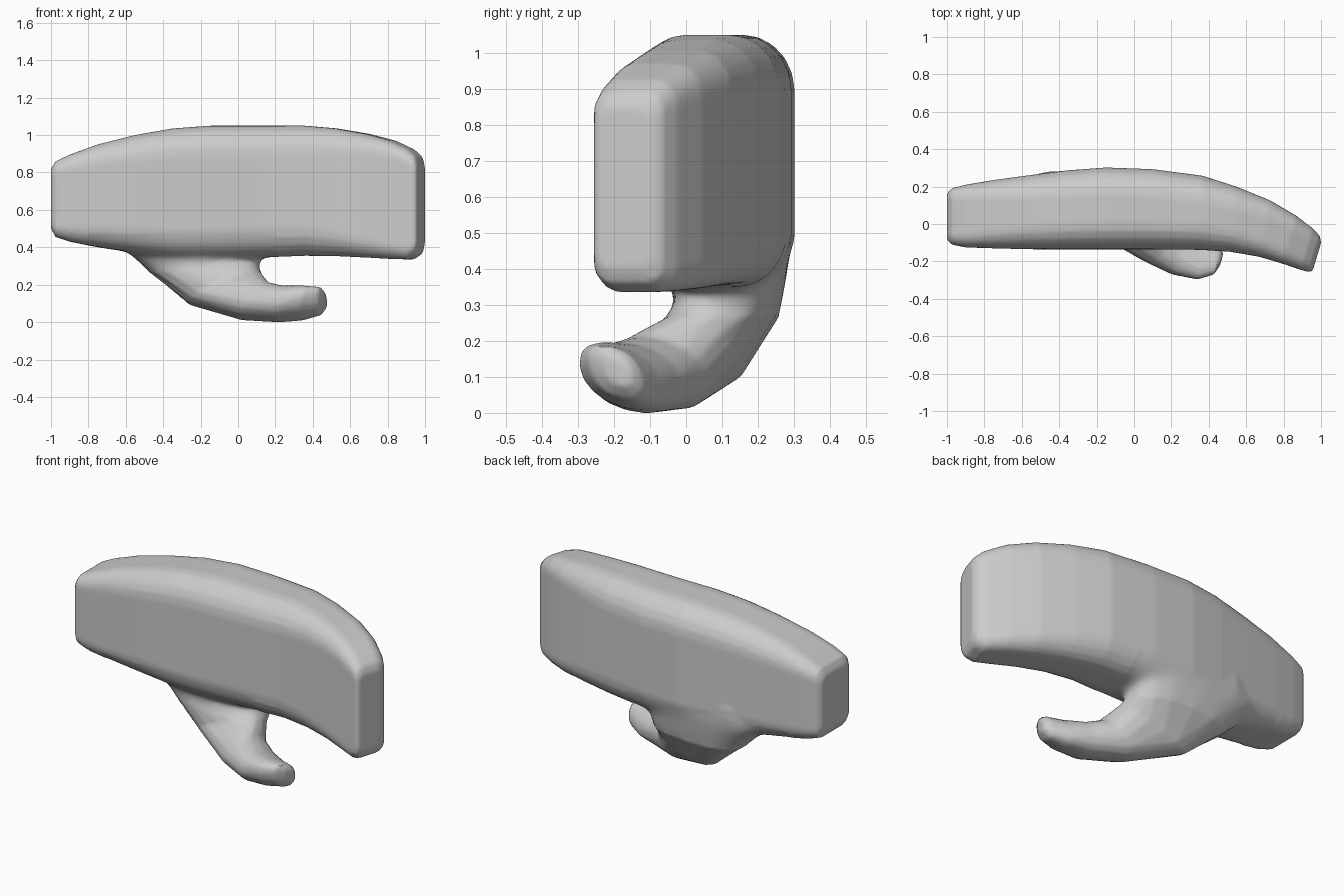
import bpy, bmesh, math
from mathutils import Vector

cube = bpy.data.objects.get("Cube")
if cube:
    bpy.data.objects.remove(cube, do_unlink=True)

grey = bpy.data.materials.new("plain grey")
grey.use_nodes = True
grey.diffuse_color = (0.6, 0.6, 0.6, 1)
grey.node_tree.nodes["Principled BSDF"].inputs["Base Color"].default_value = (0.6, 0.6, 0.6, 1)


def loft(name, rings):
    """Skin a list of equal-length rings and cap both ends."""
    bm = bmesh.new()
    loops = [[bm.verts.new(p) for p in ring] for ring in rings]
    n = len(loops[0])
    for a, b in zip(loops, loops[1:]):
        for i in range(n):
            j = (i + 1) % n
            bm.faces.new((a[i], a[j], b[j], b[i]))
    bm.faces.new(loops[0])
    bm.faces.new(loops[-1])
    bmesh.ops.recalc_face_normals(bm, faces=bm.faces[:])
    mesh = bpy.data.meshes.new(name)
    bm.to_mesh(mesh)
    bm.free()
    mesh.materials.append(grey)
    obj = bpy.data.objects.new(name, mesh)
    bpy.context.collection.objects.link(obj)
    return obj


def rounded_section(x, bottom, top, front, back, radius, skew, steps=5):
    """Softly rounded rectangle across the hand, leaned in x by skew."""
    cy, cz = (front + back) / 2, (bottom + top) / 2
    hy, hz = (back - front) / 2, (top - bottom) / 2
    ry, rz = radius * 1.25, radius * 1.35
    ring = []
    for k, (sy, sz) in enumerate(((1, 1), (-1, 1), (-1, -1), (1, -1))):
        for s in range(steps + 1):
            t = math.pi / 2 * (k + s / steps)
            y = sy * (hy - ry) + ry * math.cos(t)
            z = sz * (hz - rz) + rz * math.sin(t)
            ring.append((x + skew * y, cy + y, cz + z))
    return ring


def oval_section(centre, wide, thick, power, sides=16):
    """Oval spanned by two half axes; a lower power is squarer."""
    c, a, b = Vector(centre), Vector(wide), Vector(thick)
    ring = []
    for i in range(sides):
        t = math.tau * i / sides
        u, v = math.cos(t), math.sin(t)
        ring.append(c + a * math.copysign(abs(u) ** power, u)
                    + b * math.copysign(abs(v) ** power, v))
    return ring


# Palm and closed fingers: x, bottom, top, front, back, radius, skew
palm = loft("mitten_palm", [rounded_section(*s) for s in (
    (-1.0, .50, .82, -.085, .165, .03, 0),
    (-.975, .455, .86, -.11, .19, .045, 0),
    (-.9, .43, .895, -.125, .21, .06, 0),
    (-.75, .40, .95, -.13, .235, .08, 0),
    (-.55, .37, 1.0, -.135, .262, .1, 0),
    (-.35, .345, 1.035, -.135, .287, .11, 0),
    (-.15, .34, 1.05, -.135, .302, .115, 0),
    (.1, .345, 1.05, -.135, .293, .115, 0),
    (.36, .355, 1.05, -.138, .258, .11, .03),
    (.53, .353, 1.035, -.148, .2, .095, .1),
    (.7, .345, 1.005, -.175, .125, .075, .2),
    (.83, .338, .97, -.212, .045, .06, .28),
    (.925, .335, .925, -.245, -.025, .05, .3),
    (.965, .36, .89, -.257, -.065, .04, .3),
    (.978, .40, .85, -.25, -.1, .03, .3))])

# Thumb sweeping down and forward: centre, wide half axis, thick half axis, power
thumb = loft("thumb", [oval_section(*s) for s in (
    ((-.25, .13, .54), (.4, 0, 0), (0, .158, 0), .7),
    ((-.26, .13, .43), (.4, 0, 0), (0, .158, 0), .7),
    ((-.23, .125, .36), (.35, 0, 0), (0, .152, 0), .75),
    ((-.185, .115, .29), (.3, 0, .015), (0, .145, -.02), .75),
    ((-.07, .045, .18), (.2, 0, .07), (0, .115, -.05), .8),
    ((.09, -.07, .112), (.08, .01, .09), (.01, .13, -.04), .85),
    ((.23, -.145, .097), (.02, .02, .09), (.02, .125, -.035), .9),
    ((.35, -.182, .102), (.01, -.01, .087), (.01, .115, -.03), .9),
    ((.44, -.195, .112), (.005, -.01, .072), (.015, .075, -.02), .85),
    ((.468, -.19, .115), (0, -.005, .04), (.01, .035, -.01), .85))])

# Join thumb and palm into one evenly meshed skin
join = palm.modifiers.new("join thumb", "BOOLEAN")
join.operation = "UNION"
join.solver = "EXACT"
join.object = thumb
skin = palm.modifiers.new("even skin", "REMESH")
skin.mode = "VOXEL"
skin.voxel_size = 0.013
bpy.context.view_layer.objects.active = palm
palm.select_set(True)
for modifier in (join, skin):
    bpy.ops.object.modifier_apply(modifier=modifier.name)
bpy.data.objects.remove(thumb, do_unlink=True)
palm.name = "mitten_hand"

# Soften the crease where the thumb leaves the palm
bm = bmesh.new()
bm.from_mesh(palm.data)
crease = [v for v in bm.verts if -.8 < v.co.x < .2 and .27 < v.co.z < .47]
for _ in range(30):
    bmesh.ops.smooth_vert(bm, verts=crease, factor=0.5,
                          use_axis_x=True, use_axis_y=True, use_axis_z=True)
bm.to_mesh(palm.data)
bm.free()
bpy.ops.object.shade_smooth_by_angle(angle=math.radians(35))
